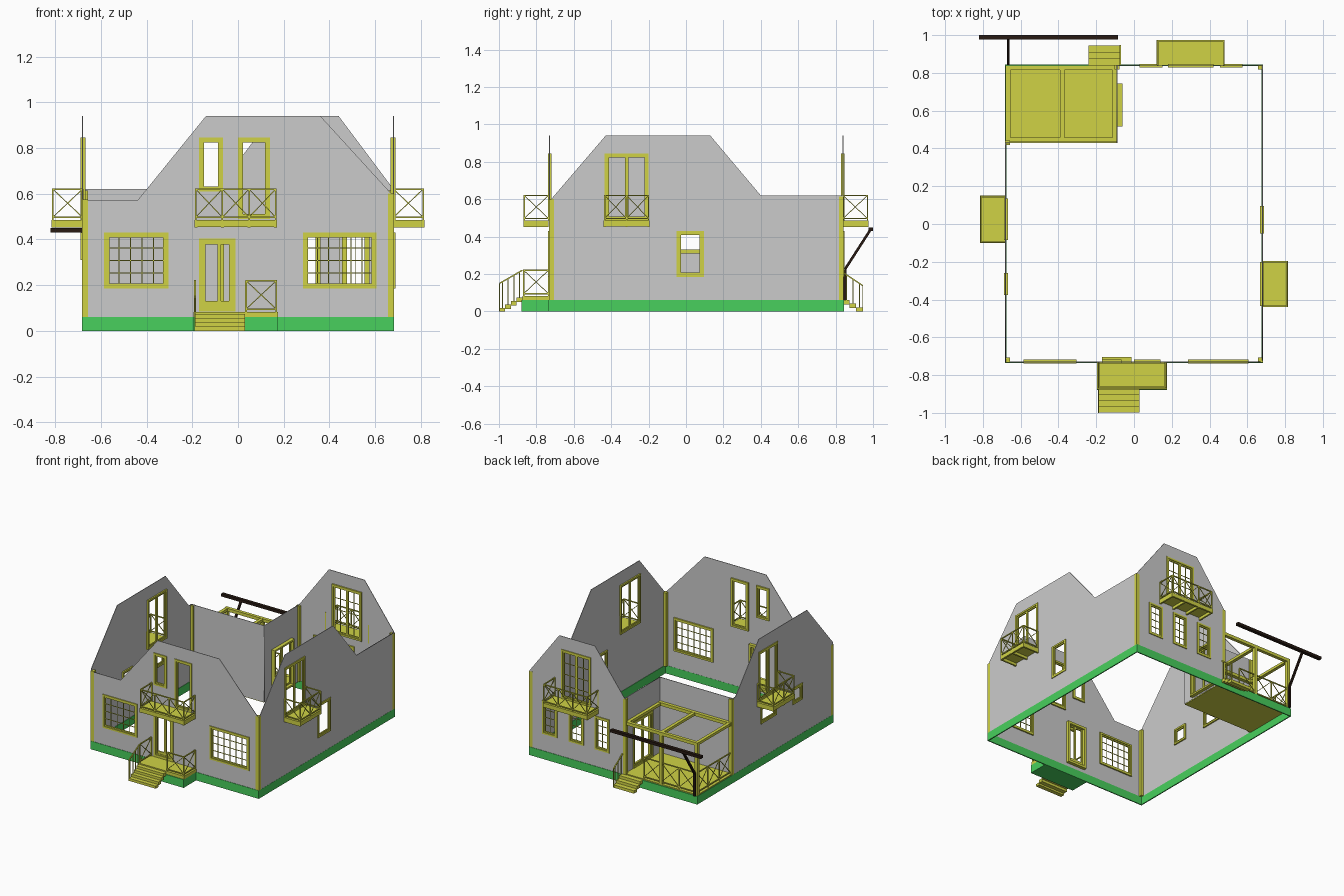
import bpy, bmesh
from mathutils import Vector, Matrix

if "Cube" in bpy.data.objects:
    bpy.data.objects.remove(bpy.data.objects["Cube"])

def mat(name, col):
    m = bpy.data.materials.new(name)
    m.diffuse_color = (*col, 1)
    m.use_nodes = True
    m.node_tree.nodes["Principled BSDF"].inputs["Base Color"].default_value = m.diffuse_color
    return m

YELLOW = mat("yellow_trim", (0.63, 0.65, 0.06))
GREEN = mat("green_base", (0.065, 0.63, 0.11))
DARK = mat("dark_gutter", (0.02, 0.01, 0.006))
parts = {}

def part(name, m=YELLOW):
    return parts.setdefault(name, (bmesh.new(), m))[0]

def box(name, x0, x1, y0, y1, z0, z1, m=YELLOW):
    M = Matrix.Translation(((x0+x1)/2, (y0+y1)/2, (z0+z1)/2)) @ Matrix.Diagonal((abs(x1-x0), abs(y1-y0), abs(z1-z0), 1))
    bmesh.ops.create_cube(part(name, m), size=1, matrix=M)

def bar(name, a, b, w=0.005, m=YELLOW):
    a, b = Vector(a), Vector(b)
    d = b - a
    M = Matrix.Translation((a+b)/2) @ d.to_track_quat('Z', 'Y').to_matrix().to_4x4() @ Matrix.Diagonal((w, w, d.length, 1))
    bmesh.ops.create_cube(part(name, m), size=1, matrix=M)

# Walls: run axis, plane position, inward sign, outline (u, z), holes
side = [(-0.73, 0.06), (0.40, 0.06), (0.40, 0.62), (0.13, 0.94), (-0.43, 0.94), (-0.73, 0.59)]
walls = {
    "front_wall": ('x', -0.73, 1, [(-0.68, 0.06), (0.68, 0.06), (0.68, 0.59), (0.36, 0.94),
                                   (-0.14, 0.94), (-0.44, 0.57), (-0.68, 0.57)], []),
    "right_wall": ('y', 0.68, -1, [side[0], (0.84, 0.06), (0.84, 0.62)] + side[2:], []),
    "left_wall": ('y', -0.68, 1, [side[0], (0.43, 0.06), (0.43, 0.62)] + side[2:], []),
    "back_wall": ('x', 0.84, -1, [(-0.09, 0.06), (0.68, 0.06), (0.68, 0.62), (0.44, 0.94),
                                  (0.15, 0.94), (-0.09, 0.62)], []),
    "porch_back_wall": ('x', 0.43, -1, [(-0.68, 0.06), (-0.09, 0.06), (-0.09, 0.62), (-0.68, 0.62)], []),
    "porch_side_wall": ('y', -0.09, 1, [(0.43, 0.06), (0.84, 0.06), (0.84, 0.62), (0.43, 0.62)], []),
}

def wbox(name, wall, u0, u1, z0, z1, d0, d1):
    """Box on a wall; d is depth measured inwards from the wall plane."""
    ax, c, s = walls[wall][:3]
    p, q = sorted((c + s*d0, c + s*d1))
    if ax == 'x':
        box(name, u0, u1, p, q, z0, z1)
    else:
        box(name, p, q, u0, u1, z0, z1)

def frame(name, wall, u0, u1, z0, z1, w, d0, d1):
    wbox(name, wall, u0, u0+w, z0, z1, d0, d1)
    wbox(name, wall, u1-w, u1, z0, z1, d0, d1)
    wbox(name, wall, u0+w, u1-w, z0, z0+w, d0, d1)
    wbox(name, wall, u0+w, u1-w, z1-w, z1, d0, d1)

def opening(name, wall, u0, u1, z0, z1, cols=1, rows=1, leaves=1, w=0.013, deep=0.012):
    """Cuts a hole and fills it with outer frame, leaf frames and thin glazing bars."""
    e = 0.006
    walls[wall][4].append([(u0+e, z0+e), (u1-e, z0+e), (u1-e, z1-e), (u0+e, z1-e)])
    frame(name, wall, u0, u1, z0, z1, w, -0.008, deep)
    lw = (u1 - u0 - 2*w) / leaves
    for i in range(leaves):
        a, b = u0 + w + i*lw, u0 + w + (i+1)*lw
        frame(name, wall, a, b, z0+w, z1-w, 0.009, -0.003, 0.006)
        for k in range(1, cols):
            u = a + (b-a)*k/cols
            wbox(name, wall, u-0.002, u+0.002, z0+w, z1-w, 0, 0.004)
        for k in range(1, rows):
            z = z0 + w + (z1-z0-2*w)*k/rows
            wbox(name, wall, a, b, z-0.002, z+0.002, 0, 0.004)

# Front openings
opening("front_left_window", "front_wall", -0.585, -0.305, 0.185, 0.43, 5, 4)
opening("front_right_window", "front_wall", 0.285, 0.605, 0.185, 0.43, 6, 4)
opening("front_upper_window", "front_wall", -0.17, -0.065, 0.61, 0.845)
opening("front_balcony_door", "front_wall", 0.0, 0.14, 0.49, 0.845)
opening("front_door", "front_wall", -0.17, -0.012, 0.085, 0.405, w=0.018, deep=0.025)
wbox("front_door", "front_wall", -0.09, -0.075, 0.10, 0.39, 0, 0.012)
wbox("front_door", "front_wall", -0.15, -0.03, 0.11, 0.13, 0, 0.010)
# Right, left, back and porch openings
opening("right_balcony_door", "right_wall", -0.435, -0.20, 0.485, 0.845, leaves=2)
opening("right_window", "right_wall", -0.05, 0.095, 0.185, 0.43)
opening("left_balcony_door", "left_wall", -0.085, 0.135, 0.485, 0.845, leaves=2)
opening("left_window_a", "left_wall", -0.07, 0.11, 0.31, 0.43)
opening("left_window_b", "left_wall", -0.375, -0.26, 0.31, 0.43)
opening("back_balcony_door", "back_wall", 0.18, 0.42, 0.485, 0.845, 2, 4, 2)
for i, u in enumerate((0.09, 0.30, 0.515)):
    opening("back_window_%d" % (i+1), "back_wall", u-0.06, u+0.06, 0.185, 0.43, 2, 4)
opening("porch_door", "porch_side_wall", 0.515, 0.745, 0.07, 0.41, leaves=2, deep=0.028)

# Wall panels: filled flat curves with holes, turned into meshes
for name, (ax, c, s, outline, holes) in walls.items():
    cu = bpy.data.curves.new(name, 'CURVE')
    cu.dimensions, cu.fill_mode, cu.extrude = '2D', 'BOTH', 0.002
    for loop in [outline] + holes:
        sp = cu.splines.new('POLY')
        sp.points.add(len(loop) - 1)
        for pt, (u, z) in zip(sp.points, loop):
            pt.co = (u, z, 0, 1)
        sp.use_cyclic_u = True
    tmp = bpy.data.objects.new(name + "_curve", cu)
    bpy.context.collection.objects.link(tmp)
    dg = bpy.context.evaluated_depsgraph_get()
    me = bpy.data.meshes.new_from_object(tmp.evaluated_get(dg))
    bpy.data.objects.remove(tmp)
    if ax == 'x':
        M = Matrix(((1, 0, 0, 0), (0, 0, -1, c), (0, 1, 0, 0), (0, 0, 0, 1)))
    else:
        M = Matrix(((0, 0, 1, c), (1, 0, 0, 0), (0, 1, 0, 0), (0, 0, 0, 1)))
    me.transform(M)
    bpy.context.collection.objects.link(bpy.data.objects.new(name, me))

# Green foundation ring and entrance plinth
for s in (-1, 1):
    box("foundation", s*0.675, s*0.683, -0.735, 0.845, 0, 0.06, GREEN)
for y in (-0.735, 0.837):
    box("foundation", -0.675, 0.675, y, y+0.008, 0, 0.06, GREEN)
box("entrance_plinth", -0.195, 0.175, -0.88, -0.735, 0, 0.06, GREEN)

# Corner trims
for x, y, h in ((-0.67, -0.72, 0.575), (0.67, -0.72, 0.60), (0.67, 0.83, 0.615),
                (-0.67, 0.43, 0.615), (-0.09, 0.83, 0.615)):
    box("corner_trim", x-0.013, x+0.013, y-0.013, y+0.013, 0.06, h)

def railing(name, a, b, z0, z1, panels):
    a, b = Vector(a), Vector(b)
    up = lambda p, z: (p.x, p.y, z)
    for z in (z0+0.012, z1):
        bar(name, up(a, z), up(b, z), 0.007)
    for i in range(panels + 1):
        p = a.lerp(b, i/panels)
        bar(name, up(p, z0), up(p, z1), 0.007)
        if i < panels:
            q = a.lerp(b, (i+1)/panels)
            bar(name, up(p, z0+0.012), up(q, z1), 0.004)
            bar(name, up(q, z0+0.012), up(p, z1), 0.004)

def balcony(name, ax, c, s, u0, u1, panels):
    """Deck, joists and three-sided railing standing out from a wall plane."""
    P = (lambda u, d: (u, c + s*d)) if ax == 'x' else (lambda u, d: (c + s*d, u))
    def pbox(ua, ub, da, db, z0, z1):
        (xa, ya), (xb, yb) = P(ua, da), P(ub, db)
        box(name, xa, xb, ya, yb, z0, z1)
    pbox(u0, u1, 0, 0.135, 0.472, 0.485)
    pbox(u0, u1, 0.122, 0.135, 0.455, 0.475)
    for i in range(panels + 1):
        u = u0 + 0.006 + (u1-u0-0.012)*i/panels
        pbox(u-0.006, u+0.006, 0, 0.135, 0.452, 0.475)
    a, b, e, f = P(u0+.005, 0), P(u0+.005, 0.13), P(u1-.005, 0.13), P(u1-.005, 0)
    for p, q, n in ((a, b, 1), (b, e, panels), (e, f, 1)):
        railing(name + "_railing", p, q, 0.485, 0.62, n)

balcony("front_balcony", 'x', -0.735, -1, -0.19, 0.17, 3)
balcony("right_balcony", 'y', 0.68, 1, -0.44, -0.195, 2)
balcony("left_balcony", 'y', -0.68, -1, -0.10, 0.15, 2)
balcony("back_balcony", 'x', 0.84, 1, 0.12, 0.48, 3)

# Entrance deck with railings
box("entrance_deck", -0.195, 0.175, -0.875, -0.73, 0.06, 0.083)
railing("entrance_railing", (0.035, -0.868), (0.168, -0.868), 0.083, 0.22, 1)
for x in (-0.188, 0.168):
    railing("entrance_railing", (x, -0.868), (x, -0.735), 0.083, 0.22, 1)

def stairs(name, x0, x1, y0, y1, top, n, rail_x):
    """Steps going down from y0 to y1 with a handrail on one side."""
    run = (y1 - y0) / n
    for i in range(n):
        z = top * (n - i) / (n + 0.3)
        ya, yb = y0 + i*run, y0 + (i+1)*run
        box(name, x0, x1, ya, yb, max(0, z - 0.024), z)
        ym = (ya + yb) / 2
        t = (i + 0.5) / n
        bar(name + "_handrail", (rail_x, ym, z), (rail_x, ym, top + 0.14 - 0.07*t), 0.005)
    bar(name + "_handrail", (rail_x, y0, top+0.14), (rail_x, y1, top+0.07), 0.007)
    bar(name + "_handrail", (rail_x, y1, 0), (rail_x, y1, top+0.07), 0.005)

stairs("front_stairs", -0.19, 0.03, -0.875, -0.997, 0.08, 4, -0.188)
stairs("back_stairs", -0.24, -0.07, 0.84, 0.945, 0.068, 3, -0.073)

# Corner porch: floor, posts, pergola beams and railings
box("porch_floor", -0.68, -0.09, 0.43, 0.838, 0.055, 0.068)
for x in (-0.667, -0.38):
    box("porch_posts", x-0.012, x+0.012, 0.815, 0.839, 0.06, 0.43)
for y in (0.445, 0.827):
    box("pergola", -0.68, -0.09, y-0.012, y+0.012, 0.425, 0.448)
for x in (-0.667, -0.38, -0.103):
    box("pergola", x-0.012, x+0.012, 0.44, 0.83, 0.427, 0.446)
railing("porch_railing", (-0.667, 0.827), (-0.38, 0.827), 0.068, 0.22, 2)
railing("porch_railing", (-0.38, 0.827), (-0.24, 0.827), 0.068, 0.22, 1)
railing("porch_railing", (-0.667, 0.44), (-0.667, 0.827), 0.068, 0.22, 3)

# Gutter and downpipe
box("gutter", -0.82, -0.085, 0.976, 1.0, 0.43, 0.45, DARK)
pipe = [(-0.665, 0.85, 0.06), (-0.665, 0.85, 0.225), (-0.665, 0.985, 0.435)]
for a, b in zip(pipe, pipe[1:]):
    bar("downpipe", a, b, 0.014, DARK)

# Turn the collected parts into objects
for name, (bm, m) in parts.items():
    me = bpy.data.meshes.new(name)
    bmesh.ops.recalc_face_normals(bm, faces=bm.faces)
    bm.to_mesh(me)
    bm.free()
    me.materials.append(m)
    bpy.context.collection.objects.link(bpy.data.objects.new(name, me))
